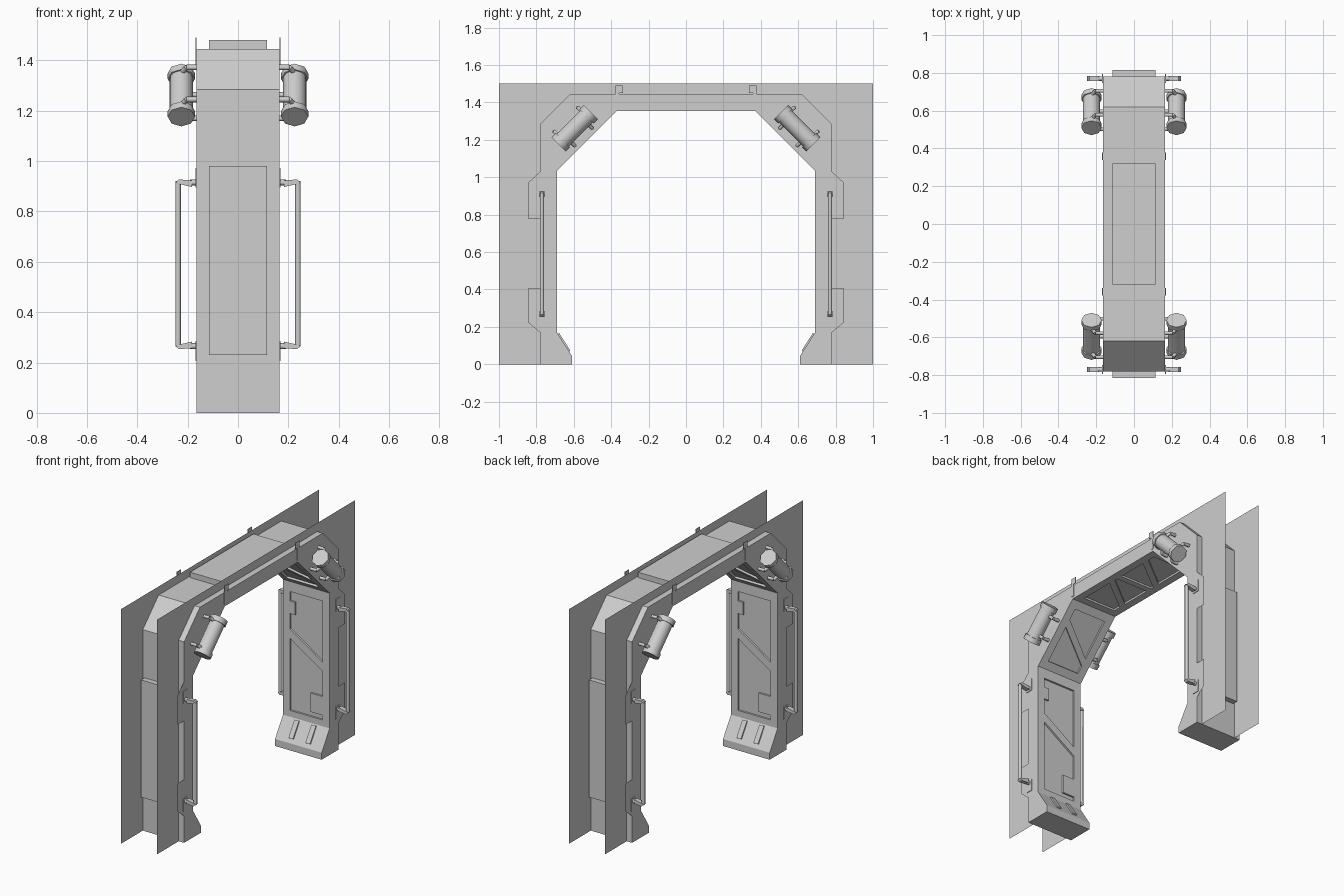
import bpy, bmesh, math
from mathutils import Vector

cube = bpy.data.objects.get("Cube")
if cube:
    bpy.data.objects.remove(cube)

GREY = (0.62, 0.62, 0.62, 1)
mat = bpy.data.materials.new("plain grey")
mat.use_nodes = True
mat.diffuse_color = GREY
mat.node_tree.nodes["Principled BSDF"].inputs["Base Color"].default_value = GREY

HALF = 0.165     # half width of the frame
RAIL = 0.115     # inner edge of the side rails
DEPTH = 0.012    # depth of the inner recess
SIDES = [(sx, sy) for sx in (1, -1) for sy in (1, -1)]


def finish(name, bm):
    bmesh.ops.recalc_face_normals(bm, faces=bm.faces)
    mesh = bpy.data.meshes.new(name)
    bm.to_mesh(mesh)
    bm.free()
    mesh.materials.append(mat)
    obj = bpy.data.objects.new(name, mesh)
    bpy.context.collection.objects.link(obj)
    return obj


def prism(name, points, offset=None):
    """A flat polygon, extruded along offset when one is given."""
    bm = bmesh.new()
    face = bm.faces.new([bm.verts.new(p) for p in points])
    if offset:
        out = bmesh.ops.extrude_face_region(bm, geom=[face], use_keep_orig=True)
        verts = [g for g in out["geom"] if isinstance(g, bmesh.types.BMVert)]
        bmesh.ops.translate(bm, verts=verts, vec=offset)
    return finish(name, bm)


def slab(name, profile, x0, x1):
    return prism(name, [(x0, y, z) for y, z in profile], (x1 - x0, 0, 0))


def rect(y0, y1, z0, z1):
    return [(y0, z0), (y1, z0), (y1, z1), (y0, z1)]


def mirrored(half):
    """Complete a left-to-centre outline with its mirror image."""
    return half + [(-y, z) for y, z in reversed(half)]


def rod(name, points, radius, sides=8, caps=True):
    """Straight tubes through the given points."""
    bm = bmesh.new()
    for a, b in zip(points, points[1:]):
        a, b = Vector(a), Vector(b)
        new = bmesh.ops.create_cone(bm, cap_ends=caps, segments=sides, radius1=radius,
                                    radius2=radius, depth=(b - a).length)["verts"]
        turn = (b - a).to_track_quat('Z', 'Y').to_matrix()
        for v in new:
            v.co = turn @ v.co + (a + b) / 2
    obj = finish(name, bm)
    for p in obj.data.polygons:
        p.use_smooth = len(p.vertices) == 4
    return obj


# Arch: recessed core between two full-profile side rails
outer = mirrored([(-0.78, 0), (-0.78, 1.285), (-0.62, 1.445)])
foot = [(-0.61, 0), (-0.61, 0.045), (-0.69, 0.17)]
inner = mirrored(foot + [(-0.69, 1.035), (-0.37, 1.355)])
d = DEPTH
recess = mirrored(foot + [(-0.69, 0.21), (-0.69 - d, 0.21),
                          (-0.69 - d, 1.035 + 0.41 * d), (-0.37 - 0.41 * d, 1.355 + d)])
slab("arch_core", outer + recess[::-1], -RAIL, RAIL)
for s in (1, -1):
    slab("arch_side_rail", outer + inner[::-1], s * RAIL, s * HALF)

# Large thin side sheets with the arch cut away
sheet = [(-1, 0), (-1, 1.5), (1, 1.5), (1, 0)]
opening = mirrored([(-0.73, 0), (-0.73, 1.06), (-0.39, 1.4)])
for s in (1, -1):
    prism("side_sheet", [(s * 0.127, y, z) for y, z in sheet + opening[::-1]])

# Raised panels on the outside of the arch
slab("top_panel", rect(-0.32, 0.32, 1.44, 1.48), -RAIL, RAIL)
for s in (1, -1):
    slab("leg_panel", rect(s * 0.77, s * 0.815, 0.23, 0.98), -RAIL, RAIL)


# Bars filling the recess on the inner faces, given as (x, distance along face)
def face_bar(name, segment, s, outline, low=-DEPTH - 0.002, high=0):
    (y, z), angle = segment
    ty, tz = math.cos(angle), math.sin(angle)
    ny, nz = -tz, ty
    pts = [(s * x, s * (y + u * ty + low * ny), z + u * tz + low * nz) for x, u in outline]
    prism(name, pts, (0, s * (high - low) * ny, (high - low) * nz))


def band(u0, u1, x0=-RAIL, x1=RAIL):
    return [(x0, u0), (x1, u0), (x1, u1), (x0, u1)]


def brace(u0, u1, width):
    return [(-RAIL, u0), (RAIL, u1), (RAIL, u1 + width), (-RAIL, u0 + width)]


leg = ((0.69, 0), math.radians(90))
corner = ((0.69, 1.035), math.radians(135))
beam = ((0.37, 1.355), math.radians(180))
slope = ((0.61, 0.045), math.atan2(0.125, 0.08))
for s in (1, -1):
    face_bar("leg_top_bar", leg, s, band(0.97, 1.04))
    face_bar("leg_brace", leg, s, brace(0.67, 0.52, 0.06))
    face_bar("leg_block", leg, s, band(0.24, 0.36, 0.03, RAIL))
    face_bar("leg_notch", leg, s, band(0.83, 0.91, -RAIL, -0.08))
    face_bar("corner_low_bar", corner, s, band(0, 0.05))
    face_bar("corner_high_bar", corner, s, band(0.4, 0.453))
    face_bar("corner_brace", corner, s, brace(0.28, 0.1, 0.05))
    face_bar("beam_end_bar", beam, s, band(0, 0.05))
    face_bar("beam_brace", beam, s, brace(0.28, 0.1, 0.05))
    for x in (-0.06, 0.06):
        x0, x1 = x - 0.016, x + 0.016
        slant = ((s * 0.61, 0.045), 0)
        y0, z0 = 0.625, 0.0684
        y1, z1 = 0.685, 0.1622
        prism("foot_tread", [(x0, s * y0, z0), (x1, s * y0, z0), (x1, s * y1, z1),
                             (x0, s * y1, z1)], (0, -s * 0.007, 0.0045))
face_bar("beam_middle_bar", beam, 1, band(0.35, 0.39))

# Thin side tabs and clips
low_tab = [(0.78, 0.17), (0.845, 0.225), (0.845, 0.405), (0.78, 0.405)]
high_tab = [(0.78, 0.78), (0.845, 0.78), (0.845, 0.97), (0.78, 1.03)]
for sx, sy in SIDES:
    for name, tab in (("lower_tab", low_tab), ("upper_tab", high_tab)):
        prism(name, [(sx * HALF, sy * y, z) for y, z in tab])
    clip = [(0.338, 1.45), (0.338, 1.49), (0.378, 1.49), (0.378, 1.37),
            (0.358, 1.37), (0.358, 1.45)]
    slab("top_clip", [(sy * y, z) for y, z in clip], sx * HALF, sx * (HALF + 0.004))

# Grab handles on the legs
for sx, sy in SIDES:
    y = sy * 0.77
    rod("handle_bar", [(sx * 0.238, y, 0.265), (sx * 0.238, y, 0.92)], 0.011)
    for z, up in ((0.265, -1), (0.915, 1)):
        arm = [(0.183, z - up * 0.018), (0.183, z + up * 0.008),
               (0.235, z + up * 0.012), (0.248, z), (0.235, z - up * 0.006)]
        prism("handle_arm", [(sx * x, y - 0.014, h) for x, h in arm], (0, 0.028, 0))
        plate = rect(y - 0.023, y + 0.023, z - up * 0.02, z + up * 0.058)
        slab("handle_plate", plate, sx * HALF, sx * (HALF + 0.004))
        rod("handle_stub", [(sx * HALF, y, z), (sx * 0.19, y, z)], 0.012)

# Angled lamps with their mounting rods
for sx, sy in SIDES:
    def at(x, along, across=0):
        r = math.sqrt(0.5)
        return (sx * x, sy * (0.595 - r * (along + across)), 1.262 + r * (along - across))
    rod("lamp_body", [at(0.225, -0.11), at(0.225, 0.11)], 0.046, 16)
    for e in (-1, 1):
        rod("lamp_cap", [at(0.225, e * 0.09), at(0.225, e * 0.122)], 0.054, 8)
        for side, a in ((1, 0.066), (-1, 0.09)):
            rod("lamp_mount", [at(HALF, e * a, side * 0.065), at(0.205, e * a, side * 0.065),
                               at(0.225, e * a, side * 0.03)], 0.011, 6)
